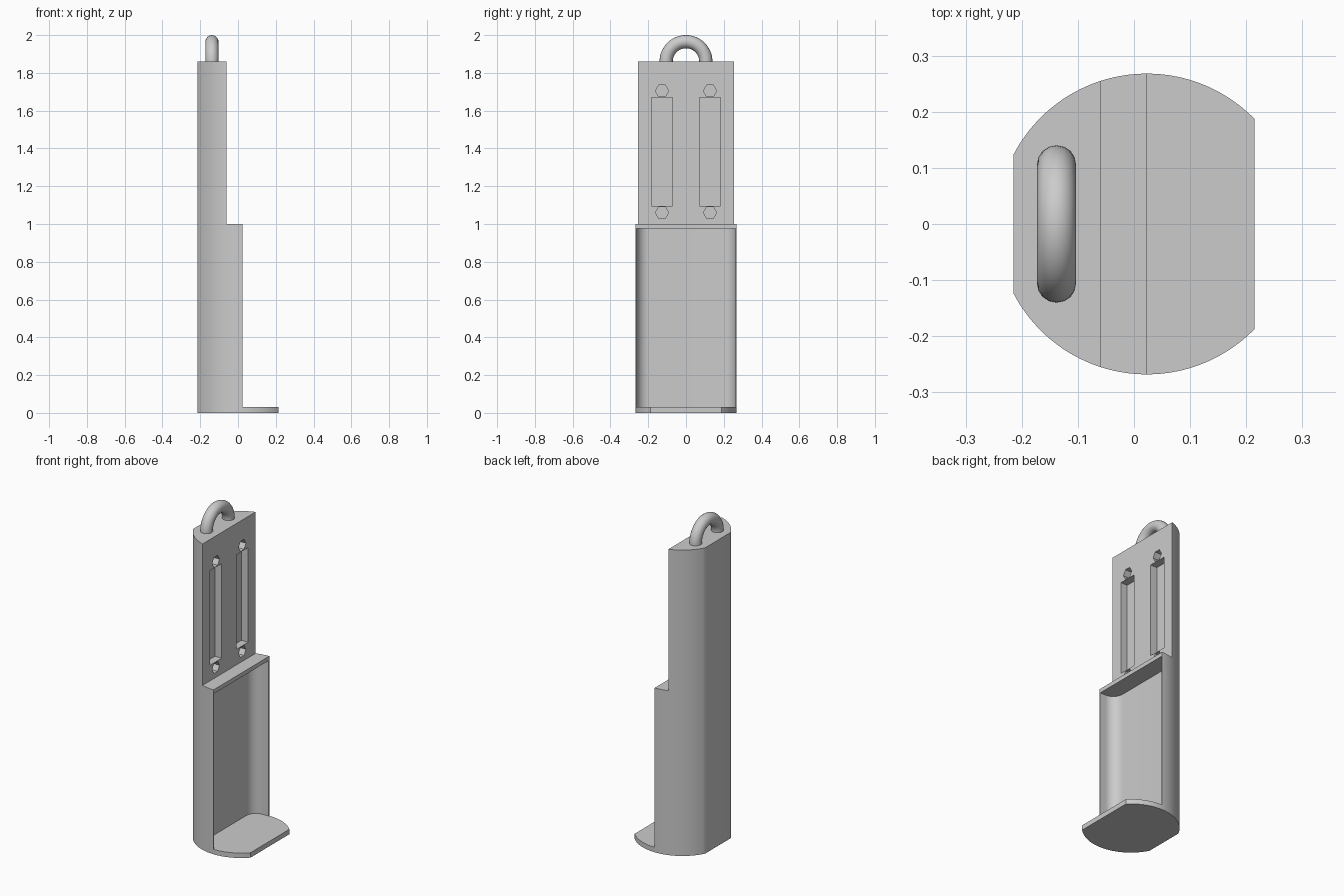
import bpy, bmesh
from math import sin, cos, pi, acos, radians
from mathutils import Vector

cube = bpy.data.objects.get("Cube")
if cube:
    bpy.data.objects.remove(cube, do_unlink=True)

grey = bpy.data.materials.new("light grey")
grey.use_nodes = True
GREY = (0.6, 0.6, 0.6, 1)
grey.diffuse_color = GREY
grey.node_tree.nodes["Principled BSDF"].inputs["Base Color"].default_value = GREY


def prism(name, points, offset):
    """Extrude a closed loop of 3D points along an offset."""
    bm = bmesh.new()
    face = bm.faces.new([bm.verts.new(p) for p in points])
    new = bmesh.ops.extrude_face_region(bm, geom=[face])["geom"]
    bmesh.ops.translate(bm, vec=Vector(offset),
                        verts=[v for v in new if isinstance(v, bmesh.types.BMVert)])
    bmesh.ops.recalc_face_normals(bm, faces=bm.faces)
    mesh = bpy.data.meshes.new(name)
    bm.to_mesh(mesh)
    bm.free()
    mesh.materials.append(grey)
    obj = bpy.data.objects.new(name, mesh)
    bpy.context.collection.objects.link(obj)
    return obj


def select(obj):
    bpy.ops.object.select_all(action='DESELECT')
    obj.select_set(True)
    bpy.context.view_layer.objects.active = obj


def cut(target, cutter):
    select(target)
    mod = target.modifiers.new("cut", 'BOOLEAN')
    mod.operation, mod.solver, mod.object = 'DIFFERENCE', 'EXACT', cutter
    bpy.ops.object.modifier_apply(modifier=mod.name)
    bpy.data.objects.remove(cutter, do_unlink=True)


def arc(cx, cy, r, a, b, n):
    return [(cx + r * cos(a + (b - a) * i / n), cy + r * sin(a + (b - a) * i / n))
            for i in range(n + 1)]


# Body: a round column with a flat at the back and at the shelf edge
CX, R, END = 0.023, 0.268, 0.215
SHELF, LIP, STEP, TOP = 0.03, 0.975, 1.0, 1.86
PANEL = -0.06
side = arc(CX, 0, R, acos((END - CX) / R), acos((-END - CX) / R), 48)
outline = side + [(x, -y) for x, y in reversed(side)]
body = prism("holder_body", [(x, y, 0) for x, y in outline], (0, 0, TOP))

# Stepped front, leaving the shelf at the bottom
steps = [(CX, SHELF), (0.5, SHELF), (0.5, 2.1), (PANEL, 2.1), (PANEL, STEP), (CX, STEP)]
cut(body, prism("step_cutter", [(x, -0.5, z) for x, z in steps], (0, 1, 0)))

# Pocket with rounded back corners
HALF, DEPTH, FILLET = 0.262, 0.105, 0.066
back = CX - DEPTH
corner = arc(back + FILLET, HALF - FILLET, FILLET, pi / 2, pi, 12)
pocket = [(0.3, HALF)] + corner
pocket += [(x, -y) for x, y in reversed(pocket)]
cut(body, prism("pocket_cutter", [(x, y, SHELF) for x, y in pocket], (0, 0, LIP - SHELF)))

# Two long slots with a hexagonal hole above and below each
RECESS = 0.045
for y in (-0.127, 0.127):
    slot = [(y - 0.056, 1.095), (y + 0.056, 1.095), (y + 0.056, 1.67), (y - 0.056, 1.67)]
    holes = [arc(y, z, 0.035, 0, 5 * pi / 3, 5) for z in (1.06, 1.705)]
    for loop in [slot] + holes:
        cut(body, prism("recess_cutter", [(PANEL - RECESS, a, b) for a, b in loop], (0.1, 0, 0)))

select(body)
bpy.ops.object.shade_smooth_by_angle(angle=radians(30))

# Hanging loop: half a ring on the top
curve = bpy.data.curves.new("hanging_loop", 'CURVE')
curve.dimensions = '3D'
curve.bevel_depth = 0.035
curve.bevel_resolution = 6
path = [(0.105, TOP - 0.005)] + arc(0, TOP, 0.105, 0, pi, 40) + [(-0.105, TOP - 0.005)]
spline = curve.splines.new('POLY')
spline.points.add(len(path) - 1)
for p, (y, z) in zip(spline.points, path):
    p.co = (-0.138, y, z, 1)
curve.materials.append(grey)
loop = bpy.data.objects.new("hanging_loop", curve)
bpy.context.collection.objects.link(loop)
select(loop)
bpy.ops.object.convert(target='MESH')
bpy.ops.object.shade_smooth_by_angle(angle=radians(40))
